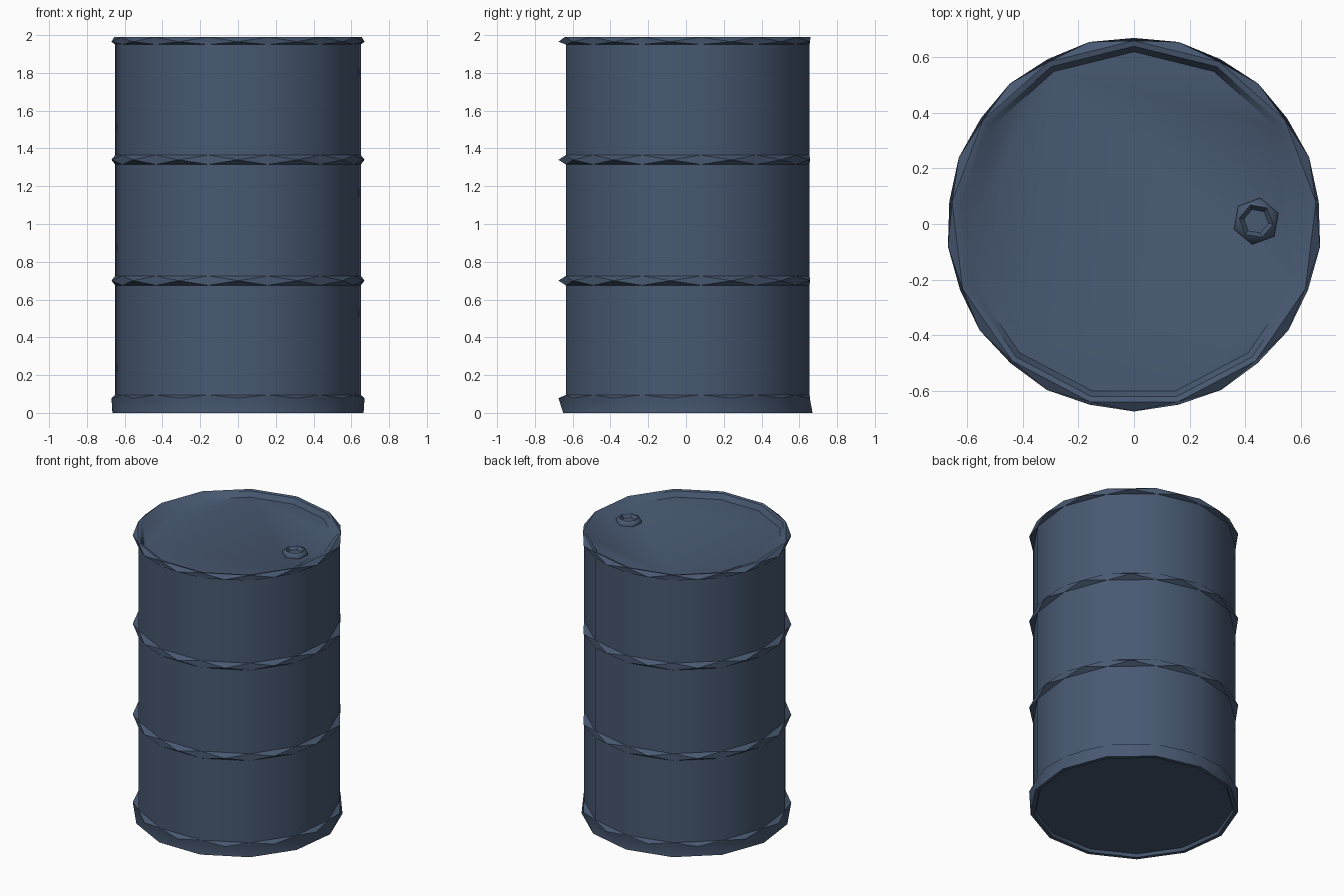
import bpy, math

if "Cube" in bpy.data.objects:
    bpy.data.objects.remove(bpy.data.objects["Cube"], do_unlink=True)

SIDES = 13
WALL = 0.655
LID_Z = 1.95

steel = bpy.data.materials.new("blue_grey_steel")
steel.use_nodes = True
colour = (0.065, 0.1, 0.168, 1)
steel.diffuse_color = colour
bsdf = next(n for n in steel.node_tree.nodes if n.type == 'BSDF_PRINCIPLED')
bsdf.inputs["Base Color"].default_value = colour


def loft(name, rings, sides=SIDES, centre=(0, 0), start=90, cap_first=False,
         cap_last=False, dents=None):
    """Skin rings (radius, z, half_turned); half-turned rings join by triangles."""
    verts, faces = [], []
    for k, (r, z, half) in enumerate(rings):
        for i in range(sides):
            a = math.radians(start + (i + 0.5 * half) * 360 / sides)
            pull = dents.get((k, i), 1) if dents else 1
            verts.append((centre[0] + r * pull * math.cos(a),
                          centre[1] + r * pull * math.sin(a), z))
    for k in range(len(rings) - 1):
        low, up = rings[k][2], rings[k + 1][2]
        for i in range(sides):
            j = (i + 1) % sides
            a, b = k * sides + i, k * sides + j
            c, d = a + sides, b + sides
            if low == up:
                faces.append((a, b, d, c))
            elif up:
                faces += [(a, b, c), (b, d, c)]
            else:
                faces += [(a, b, d), (a, d, c)]
    if cap_first:
        faces.append(tuple(reversed(range(sides))))
    if cap_last:
        faces.append(tuple(range(len(verts) - sides, len(verts))))
    mesh = bpy.data.meshes.new(name)
    mesh.from_pydata(verts, [], faces)
    mesh.materials.append(steel)
    obj = bpy.data.objects.new(name, mesh)
    bpy.context.collection.objects.link(obj)
    bpy.ops.object.select_all(action='DESELECT')
    obj.select_set(True)
    bpy.context.view_layer.objects.active = obj
    bpy.ops.object.shade_smooth_by_angle(angle=math.radians(38))
    return obj


# Base hoop with a slightly recessed bottom
loft("base_hoop", [(0.635, 0.02, 0), (0.645, 0, 0), (0.67, 0, 0),
                   (0.675, 0.078, 1), (WALL, 0.095, 0)], cap_first=True)

# Three wall sections
for name, z0, z1 in (("lower_wall", 0.095, 0.675), ("middle_wall", 0.725, 1.315),
                     ("upper_wall", 1.365, LID_Z)):
    loft(name, [(WALL, z0, 0), (WALL, z1, 0)])

# Two raised ribs between them
for name, z in (("lower_rib", 0.70), ("upper_rib", 1.34)):
    loft(name, [(WALL, z - 0.025, 0), (0.675, z, 1), (WALL, z + 0.025, 0)])

# Rolled top rim running down into the sunken lid, with two dented spots
dents = {(4, 3): 0.89, (4, 10): 0.89, (3, 3): 0.975, (3, 10): 0.975}
loft("top_rim_and_lid", [(WALL, LID_Z, 0), (0.675, 1.965, 1), (0.66, 1.99, 0),
                         (0.64, 1.985, 0), (0.62, LID_Z, 0)],
     cap_last=True, dents=dents)

# Filler plug: a small faceted collar with a hollow middle
loft("filler_plug", [(0.085, LID_Z, 0), (0.085, 1.965, 0), (0.062, 1.98, 1),
                     (0.045, 1.958, 1)],
     sides=6, centre=(0.44, 0.01), start=20, cap_last=True)
